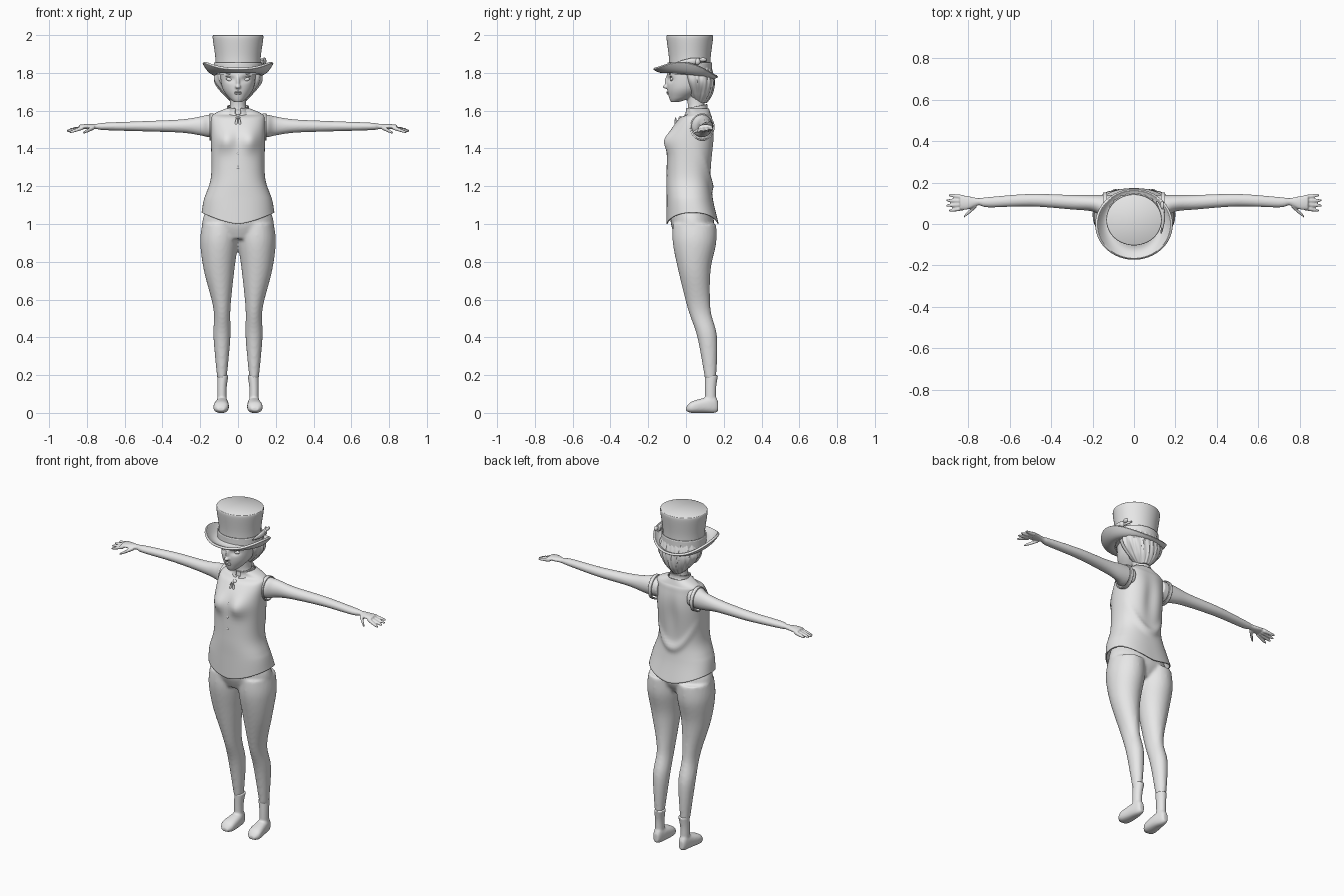
import bpy, bmesh
from math import pi, cos, sin, exp, copysign, radians, atan2
from mathutils import Vector, Matrix
from mathutils.bvhtree import BVHTree

if "Cube" in bpy.data.objects:
    bpy.data.objects.remove(bpy.data.objects["Cube"])

tone = 0.8
colour = (tone, tone, tone, 1)
grey = bpy.data.materials.new("plain light grey")
grey.use_nodes = True
grey.diffuse_color = colour
grey.node_tree.nodes["Principled BSDF"].inputs["Base Color"].default_value = colour


def spline(before, start, end, after, u):
    """Smooth curve through a row of values."""
    slope_in, slope_out = (end - before) / 2, (after - start) / 2
    rise = end - start
    bend = 3 * rise - 2 * slope_in - slope_out
    twist = slope_in + slope_out - 2 * rise
    return start + u * (slope_in + u * (bend + u * twist))


def signed_power(value, power):
    return copysign(abs(value) ** (2 / power), value)


def loft(bm, axis, sections, sides=32, steps=6, power=2, caps=True):
    """Skin rounded rings; a section is (position, low a, high a, low b, high b)."""
    rows = []
    last = len(sections) - 1
    for i in range(last):
        near = [sections[max(0, min(last, i + k))] for k in (-1, 0, 1, 2)]
        rows += [[spline(*values, s / steps) for values in zip(*near)] for s in range(steps)]
    rows.append(sections[-1])
    rings = []
    for along, a_low, a_high, b_low, b_high in rows:
        ring = []
        for k in range(sides):
            angle = 2 * pi * k / sides
            a_turn, b_turn = signed_power(cos(angle), power), signed_power(sin(angle), power)
            a = (a_low + a_high + (a_high - a_low) * a_turn) / 2
            b = (b_low + b_high + (b_high - b_low) * b_turn) / 2
            place = {"x": (along, a, b), "y": (a, along, b), "z": (a, b, along)}[axis]
            ring.append(bm.verts.new(place))
        rings.append(ring)
    for lower, upper in zip(rings, rings[1:]):
        for k in range(sides):
            after = (k + 1) % sides
            bm.faces.new((lower[k], lower[after], upper[after], upper[k]))
    if caps:
        bm.faces.new(rings[0])
        bm.faces.new(rings[-1])
    return [vert for ring in rings for vert in ring]


def girth(bm, rows, **options):
    """Upright loft, even about x; a row is (height, half width, front, back)."""
    sections = [(z, -wide, wide, front, back) for z, wide, front, back in rows]
    return loft(bm, "z", sections, **options)


def blob(bm, centre, size, turn=0):
    spin = Matrix.Rotation(turn, 4, "Y")
    matrix = Matrix.Translation(centre) @ spin @ Matrix.Diagonal((*size, 1))
    bmesh.ops.create_uvsphere(bm, u_segments=16, v_segments=10, radius=1, matrix=matrix)


def bump(offset_a, width_a, offset_b, width_b):
    return exp(-(offset_a / width_a) ** 2 - (offset_b / width_b) ** 2)


def finish(name, bm, mirror=False, voxel=0, thick=0):
    bmesh.ops.recalc_face_normals(bm, faces=bm.faces[:])
    mesh = bpy.data.meshes.new(name)
    bm.to_mesh(mesh)
    bm.free()
    mesh.materials.append(grey)
    part = bpy.data.objects.new(name, mesh)
    bpy.context.collection.objects.link(part)
    bpy.ops.object.select_all(action="DESELECT")
    part.select_set(True)
    bpy.context.view_layer.objects.active = part
    bpy.ops.object.shade_smooth_by_angle(angle=radians(50))
    if mirror:
        part.modifiers.new("mirror", "MIRROR")
    if thick:
        shell = part.modifiers.new("thickness", "SOLIDIFY")
        shell.thickness, shell.offset = thick, 0
    if voxel:
        blend = part.modifiers.new("blend", "REMESH")
        blend.mode, blend.voxel_size, blend.use_smooth_shade = "VOXEL", voxel, True
        soften = part.modifiers.new("soften", "SMOOTH")
        soften.factor, soften.iterations = 0.5, 4
    return part


def front_point(tree, x, z):
    return tree.ray_cast(Vector((x, -1, z)), Vector((0, 1, 0)))[0]


# Trousers: pelvis blended with both legs
bm = bmesh.new()
girth(bm, [(1.1, .16, -.08, .12), (1, .19, -.08, .15), (.92, .15, -.05, .11)])
leg = [(1, 0, .19, -.07, .16), (.9, 0, .2, -.07, .16), (.75, .02, .18, -.04, .13),
       (.55, .04, .13, .01, .13), (.4, .04, .13, .06, .165), (.18, .06, .11, .1, .16)]
for side in (1, -1):
    for vert in loft(bm, "z", leg):
        vert.co.x *= side
finish("trousers", bm, voxel=.009)

# Ankle boots with a loose cuff
bm = bmesh.new()
loft(bm, "z", [(.03, .06, .11, .1, .16), (.13, .06, .11, .1, .16), (.2, .05, .11, .1, .17)])
loft(bm, "y", [(0, .07, .11, .01, .03), (.03, .05, .13, 0, .06), (.1, .05, .12, 0, .08),
               (.15, .06, .11, 0, .09), (.17, .07, .1, .01, .06)], power=2.5)
finish("boots", bm, mirror=True, voxel=.006)

# Sleeveless shirt with chest, back folds and a scooped hem
bm = bmesh.new()
shirt = girth(bm, [(1, .19, -.1, .17), (1.13, .175, -.1, .14), (1.25, .14, -.1, .13), (1.45, .14, -.09, .15),
                   (1.55, .14, -.04, .14), (1.58, .125, .01, .13), (1.61, .06, .01, .12)],
              sides=72, steps=10, power=2.3, caps=False)
for vert in shirt:
    x, y, z = vert.co
    if y < 0:
        chest = bump(abs(x) - .065, .045, z - 1.44, .05)
        vert.co.y -= .03 * chest
    else:
        hollow = bump(x, .04, z - 1.4, .13)
        drape = bump(z - 1.2 - 9 * x * x, .025, x, .2)
        vert.co.y += (drape - hollow) * .1 * y
    hem = max(0, 1.15 - z) / .15
    vert.co.z += .06 * hem * (abs(x) / .19) ** 1.5
bm.normal_update()
shirt_tree = BVHTree.FromBMesh(bm)
finish("shirt", bm, thick=.006)

# Shirt buttons and a short neck ribbon
bm = bmesh.new()
for z in (1.45, 1.37, 1.3):
    blob(bm, front_point(shirt_tree, 0, z), (.008, .005, .008))
for side in (1, -1):
    blob(bm, front_point(shirt_tree, side * .01, 1.53), (.007, .006, .035), -side * .15)
blob(bm, front_point(shirt_tree, 0, 1.56), (.013, .009, .011))
finish("buttons_and_ribbon", bm)

# Standing collar, open at the front
bm = bmesh.new()
collar = girth(bm, [(1.58, .07, -.01, .12), (1.61, .056, 0, .11), (1.63, .054, 0, .11)],
               sides=48, caps=False)
for vert in collar:
    vert.co.z += .2 * (vert.co.y - .09)
gap = [face for face in bm.faces
       if abs(face.calc_center_median().x) < .012 and face.calc_center_median().y < .05]
bmesh.ops.delete(bm, geom=gap, context="FACES")
finish("collar", bm, thick=.007)

# Arms share one height and narrow towards the wrist; a row is (reach, front, back, half height)
bm = bmesh.new()
shoulder = 1.52
arm = [(.1, .03, .14, .055), (.15, .03, .14, .06), (.2, .06, .14, .05), (.3, .07, .14, .035),
       (.5, .085, .145, .027), (.7, .08, .13, .02), (.75, .09, .125, .014), (.8, .07, .135, .013), (.84, .07, .14, .01)]
loft(bm, "x", [(x, front, back, shoulder - half, shoulder + half) for x, front, back, half in arm])


def digit(base, tip, radius):
    sections = []
    for u in (0, .5, .9, 1):
        x, y, z = Vector(base).lerp(Vector(tip), u)
        r = radius * (1 - u ** 4 / 2)
        sections.append((x, y - r, y + r, z - r, z + r))
    loft(bm, "x", sections, sides=12)


# Fingers fan out from the palm, the thumb points forward and down
for i in range(4):
    reach = .905 - .012 * (i in (0, 3))
    digit((.82, .076 + .018 * i, shoulder - .007), (reach, .064 + .025 * i, 1.49 + .005 * i), .01)
digit((.76, .09, shoulder - .005), (.82, .036, 1.487), .011)
for vert in bm.verts:
    vert.co.z -= .005 * min(1, vert.co.x)
finish("arms", bm, mirror=True, voxel=.0045)

# Armhole trim
bm = bmesh.new()
loft(bm, "x", [(x, .025, .148, shoulder - .075, shoulder + .062) for x in (.13, .15)], caps=False)
finish("armhole_trim", bm, mirror=True, thick=.007)

# Head with eye sockets, neck and nose
bm = bmesh.new()
skull = girth(bm, [(1.645, .02, -.08, -.04), (1.67, .05, -.09, .03), (1.72, .083, -.1, .1),
                   (1.8, .094, -.1, .13), (1.85, .085, -.08, .12)], sides=48, steps=10)
for vert in skull:
    if vert.co.y < 0:
        vert.co.y += .014 * bump(abs(vert.co.x) - .04, .022, vert.co.z - 1.766, .014)
girth(bm, [(1.55, .07, 0, .11), (1.62, .043, .01, .1), (1.7, .046, 0, .1)])
blob(bm, (0, -.1, 1.75), (.009, .014, .035), 0)
blob(bm, (0, -.107, 1.727), (.015, .016, .011))
bm.normal_update()
face_tree = BVHTree.FromBMesh(bm)
finish("head_and_neck", bm, voxel=.005)

# Eyes, lids, brows and lips sunk into the face
bm = bmesh.new()
for side in (1, -1):
    features = [(1.765, (.021, .009, .01)), (1.778, (.025, .006, .003)), (1.794, (.026, .005, .003))]
    for z, size in features:
        spot = front_point(face_tree, side * .042, z)
        blob(bm, spot + Vector((0, .003, 0)), size, -side * .2)
for z in (1.69, 1.698):
    blob(bm, front_point(face_tree, 0, z), (.018, .007, .005))
finish("eyes_brows_and_lips", bm)

# Swept-back hair with strands
bm = bmesh.new()
hair = girth(bm, [(1.64, .03, .05, .11), (1.69, .08, .01, .14), (1.76, .125, -.02, .15), (1.84, .11, -.04, .13)],
             sides=96, steps=10)
middle = Vector((0, .06, 0))
for vert in hair:
    out = vert.co - middle
    angle = atan2(out.y, out.x)
    ripple = 1 + .03 * cos(19 * angle + 25 * out.z) + .015 * cos(31 * angle)
    vert.co = middle + Vector((out.x * ripple, out.y * ripple, out.z))
finish("hair", bm)


def round_hat_part(name, outline, caps, thick):
    """Nearly round wall about the hat's centre; the outline is (height, radius)."""
    bm = bmesh.new()
    centre = .02
    rows = [(z, r, centre - r * .92, centre + r * .92) for z, r in outline]
    girth(bm, rows, sides=48, caps=caps)
    finish(name, bm, thick=thick)


# Top hat: flared crown and band
round_hat_part("hat_crown", [(1.79, .118), (1.88, .12), (1.985, .134), (2, .128)], True, 0)
round_hat_part("hat_band", [(1.8, .124), (1.855, .124)], False, .006)

# Hat brim, lower at the back and curled up at the sides
bm = bmesh.new()
brim = girth(bm, [(0, .105, -.09, .115), (1, .182, -.17, .166)], sides=64, steps=12, caps=False)
for vert in brim:
    x, y, t = vert.co
    curl = .05 * t * (abs(x) / .18) ** 2.5
    vert.co.z = 1.803 - .12 * y - .012 * sin(pi * t) + curl
rim = finish("hat_brim", bm, thick=.014).modifiers.new("rounded_rim", "BEVEL")
rim.width, rim.segments = .005, 3

# Hat ornament on the left side
bm = bmesh.new()
loft(bm, "y", [(-.045, .128, .135, 1.85, 1.86), (.04, .13, .15, 1.845, 1.88),
               (.11, .105, .115, 1.86, 1.87)], sides=16)
blob(bm, (.136, .06, 1.86), (.014, .016, .018))
blob(bm, (.136, .09, 1.87), (.009, .02, .012), .5)
finish("hat_ornament", bm)
